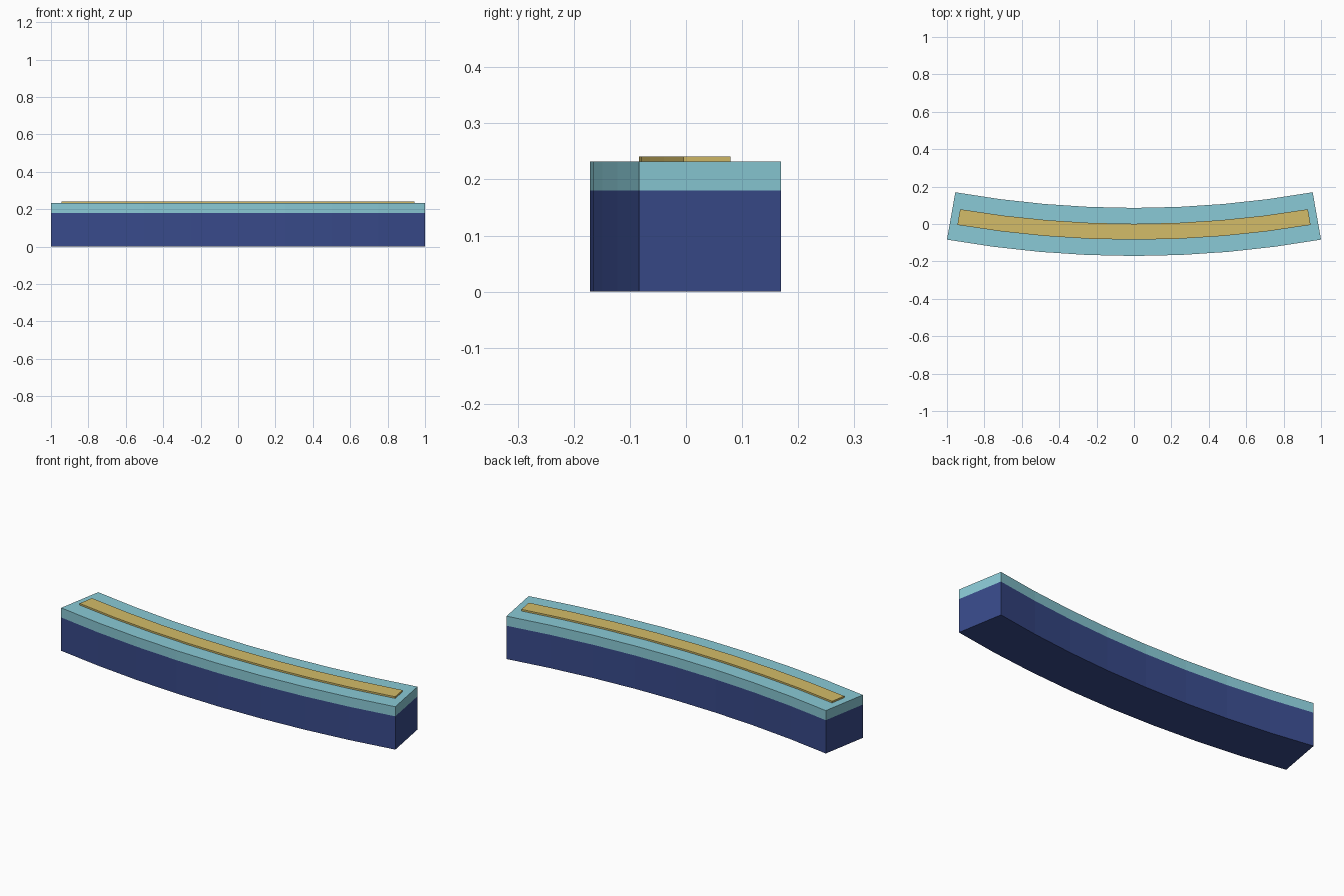
import bpy, bmesh, math

if "Cube" in bpy.data.objects:
    bpy.data.objects.remove(bpy.data.objects["Cube"])

CENTRE_Y = 5.588   # centre of curvature, behind the model
SEGMENTS = 8


def material(name, rgb):
    def lin(c):
        c /= 255
        return c / 12.92 if c <= 0.04045 else ((c + 0.055) / 1.055) ** 2.4
    m = bpy.data.materials.new(name)
    m.diffuse_color = (*[lin(c) for c in rgb], 1)
    m.use_nodes = True
    m.node_tree.nodes["Principled BSDF"].inputs["Base Color"].default_value = m.diffuse_color
    return m


def arc_block(name, r_out, r_in, half_deg, levels, mats):
    """Curved bar; one band of side faces and one material per level step."""
    bm = bmesh.new()
    rings = []
    for i in range(SEGMENTS + 1):
        a = math.radians(half_deg * (2 * i / SEGMENTS - 1))
        rings.append([[bm.verts.new((r * math.sin(a), CENTRE_Y - r * math.cos(a), z))
                       for z in levels] for r in (r_out, r_in)])
    n = len(levels) - 1

    def face(verts, index):
        bm.faces.new(verts).material_index = index

    for p, q in zip(rings, rings[1:]):
        for k in range(n):   # front and back walls
            face((p[0][k], q[0][k], q[0][k + 1], p[0][k + 1]), k)
            face((q[1][k], p[1][k], p[1][k + 1], q[1][k + 1]), k)
        face((p[0][n], q[0][n], q[1][n], p[1][n]), n - 1)   # top
        face((p[1][0], q[1][0], q[0][0], p[0][0]), 0)       # underside
    for ring in (rings[0], rings[-1]):                      # end caps
        for k in range(n):
            face((ring[0][k], ring[0][k + 1], ring[1][k + 1], ring[1][k]), k)
    bmesh.ops.recalc_face_normals(bm, faces=bm.faces[:])
    me = bpy.data.meshes.new(name)
    bm.to_mesh(me)
    bm.free()
    for m in mats:
        me.materials.append(m)
    ob = bpy.data.objects.new(name, me)
    bpy.context.collection.objects.link(ob)
    return ob


navy = material("navy blue", (56, 74, 138))
teal = material("pale teal", (138, 202, 214))
gold = material("muted gold", (212, 188, 104))

# Curved body with a pale upper band, and a thin inlay strip on top
arc_block("curved_body", 5.759, 5.502, 10.0, (0, 0.18, 0.232), (navy, teal))
arc_block("top_strip", 5.672, 5.587, 9.58, (0.232, 0.241), (gold,))
